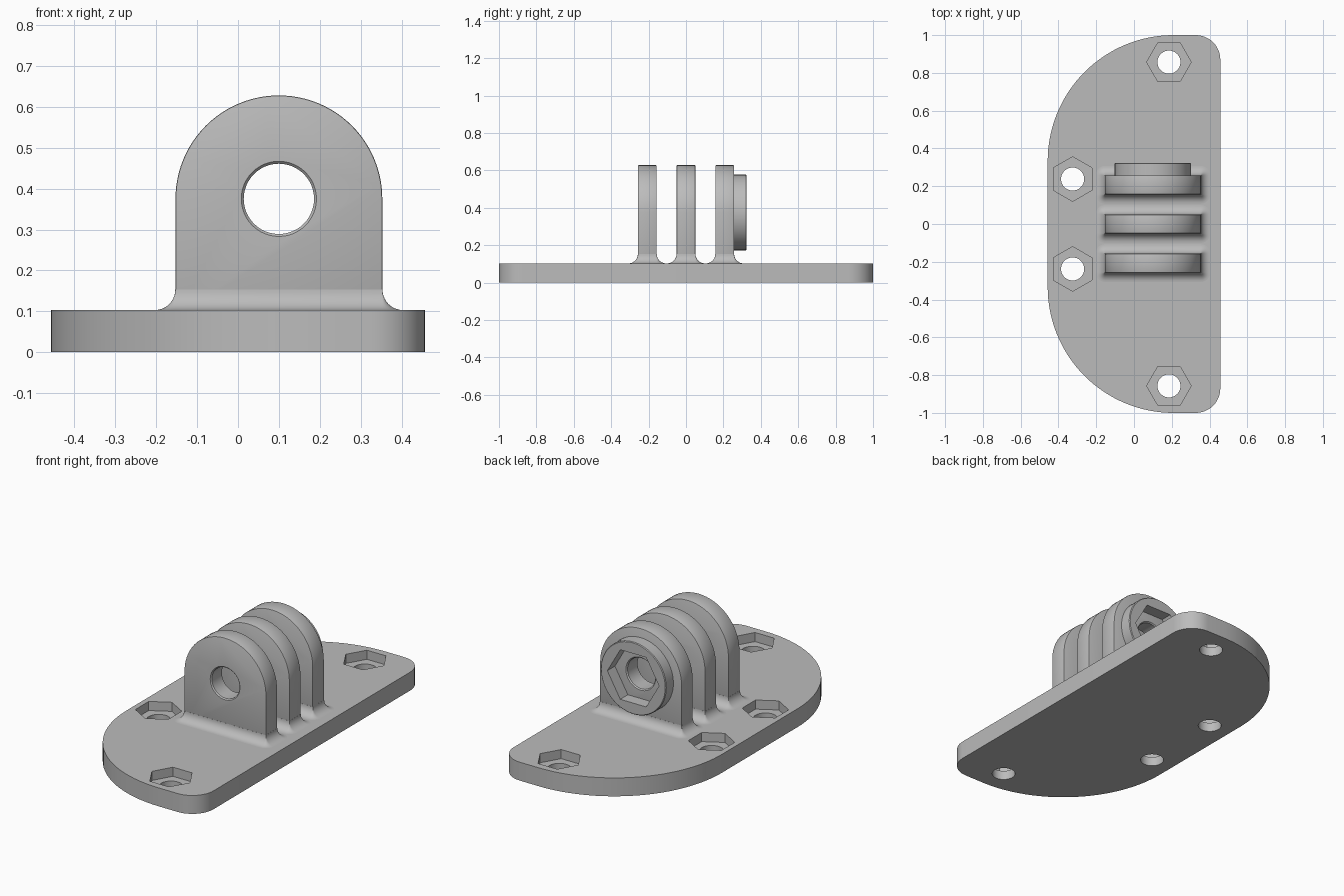
import bpy, bmesh, math
from mathutils import Vector

if "Cube" in bpy.data.objects:
    bpy.data.objects.remove(bpy.data.objects["Cube"], do_unlink=True)

GREY = (0.5, 0.5, 0.5, 1)
grey = bpy.data.materials.new("plain grey")
grey.use_nodes = True
grey.diffuse_color = GREY
grey.node_tree.nodes["Principled BSDF"].inputs["Base Color"].default_value = GREY

TOP = 0.103                 # top of the base plate
AXIS_X, AXIS_Z = 0.1, 0.375  # axis of the bolt hole
LUG_R, LUG_HALF = 0.253, 0.05
FILLET = 0.05


def arc(cx, cy, r, start, end, n):
    angles = [math.radians(start + (end - start) * i / n) for i in range(n + 1)]
    return [(cx + r * math.cos(a), cy + r * math.sin(a)) for a in angles]


def circle(cx, cy, r, n=48, turn=0):
    return arc(cx, cy, r, turn, turn + 360, n)[:-1]


def flat(points, z):
    return [Vector((x, y, z)) for x, y in points]


def upright(points, y):
    return [Vector((x, y, z)) for x, z in points]


def loft(name, rings):
    """Closed solid through a stack of equal-sized rings."""
    bm = bmesh.new()
    loops = [[bm.verts.new(p) for p in ring] for ring in rings]
    n = len(loops[0])
    for a, b in zip(loops, loops[1:]):
        for i in range(n):
            j = (i + 1) % n
            bm.faces.new((a[i], a[j], b[j], b[i]))
    bm.faces.new(loops[0][::-1])
    bm.faces.new(loops[-1])
    bmesh.ops.recalc_face_normals(bm, faces=bm.faces)
    mesh = bpy.data.meshes.new(name)
    bm.to_mesh(mesh)
    bm.free()
    mesh.materials.append(grey)
    obj = bpy.data.objects.new(name, mesh)
    bpy.context.collection.objects.link(obj)
    return obj


def activate(obj):
    bpy.ops.object.select_all(action='DESELECT')
    obj.select_set(True)
    bpy.context.view_layer.objects.active = obj


def cut(obj, cutter):
    activate(obj)
    mod = obj.modifiers.new("cut", 'BOOLEAN')
    mod.operation, mod.solver, mod.object = 'DIFFERENCE', 'EXACT', cutter
    bpy.ops.object.modifier_apply(modifier=mod.name)
    bpy.data.objects.remove(cutter, do_unlink=True)


def soften(obj):
    activate(obj)
    bpy.ops.object.shade_smooth_by_angle(angle=math.radians(30))


# Base plate: large arcs on one side, small rounded corners on the other
outline = (arc(0.327, -0.87, 0.13, -90, 0, 12) + arc(0.327, 0.87, 0.13, 0, 90, 12)
           + arc(0.21, 0.333, 0.667, 90, 180, 32) + arc(0.21, -0.333, 0.667, 180, 270, 32))
plate = loft("base_plate", [flat(outline, 0), flat(outline, TOP)])

# Bolt holes with hexagonal nut pockets
for side in (-1, 1):
    for x, y, turn in ((0.185, 0.857, 0), (-0.325, 0.238, 30)):
        y *= side
        hole = circle(x, y, 0.061, 40)
        cut(plate, loft("hole_cutter", [flat(hole, -0.1), flat(hole, 0.3)]))
        pocket = circle(x, y, 0.118, 6, turn)
        cut(plate, loft("pocket_cutter", [flat(pocket, 0.052), flat(pocket, 0.3)]))
soften(plate)

# Three upright lugs with filleted feet
for label, y in (("front", -0.207), ("middle", 0), ("back", 0.207)):
    arch = ([(AXIS_X - LUG_R, 0.08), (AXIS_X + LUG_R, 0.08)]
            + arc(AXIS_X, AXIS_Z, LUG_R, 0, 180, 48))
    lug = loft(label + "_lug", [upright(arch, y - LUG_HALF), upright(arch, y + LUG_HALF)])
    activate(lug)
    bevel = lug.modifiers.new("edge", 'BEVEL')
    bevel.width, bevel.segments, bevel.limit_method = 0.004, 2, 'ANGLE'
    bpy.ops.object.modifier_apply(modifier=bevel.name)

    # Through hole with a slight chamfer at each face
    steps = ((-0.06, 0.102), (-0.044, 0.086), (0.044, 0.086), (0.06, 0.102))
    cut(lug, loft("bore_cutter", [upright(circle(AXIS_X, AXIS_Z, r), y + d) for d, r in steps]))
    soften(lug)

    # Concave foot, a stack of shrinking rounded rectangles
    rings = []
    for i in range(11):
        t = math.pi / 2 * i / 10
        d = FILLET * (1 - math.sin(t)) + 0.0005
        ring = []
        for sx, sy, start in ((1, 1, 0), (-1, 1, 90), (-1, -1, 180), (1, -1, 270)):
            ring += arc(AXIS_X + sx * LUG_R, y + sy * LUG_HALF, d, start, start + 90, 6)
        rings.append(flat(ring, TOP + FILLET * (1 - math.cos(t))))
    soften(loft(label + "_lug_foot", rings))

# Round boss on the back lug, holding a hexagonal nut socket
back = 0.207 + LUG_HALF
boss_steps = ((-0.001, 0.202), (0.063, 0.202), (0.067, 0.198))
boss = loft("nut_boss", [upright(circle(AXIS_X, AXIS_Z, r, 64), back + d) for d, r in boss_steps])
socket = circle(AXIS_X, AXIS_Z, 0.16, 6)
cut(boss, loft("socket_cutter", [upright(socket, back - 0.1), upright(socket, back + 0.2)]))
soften(boss)
